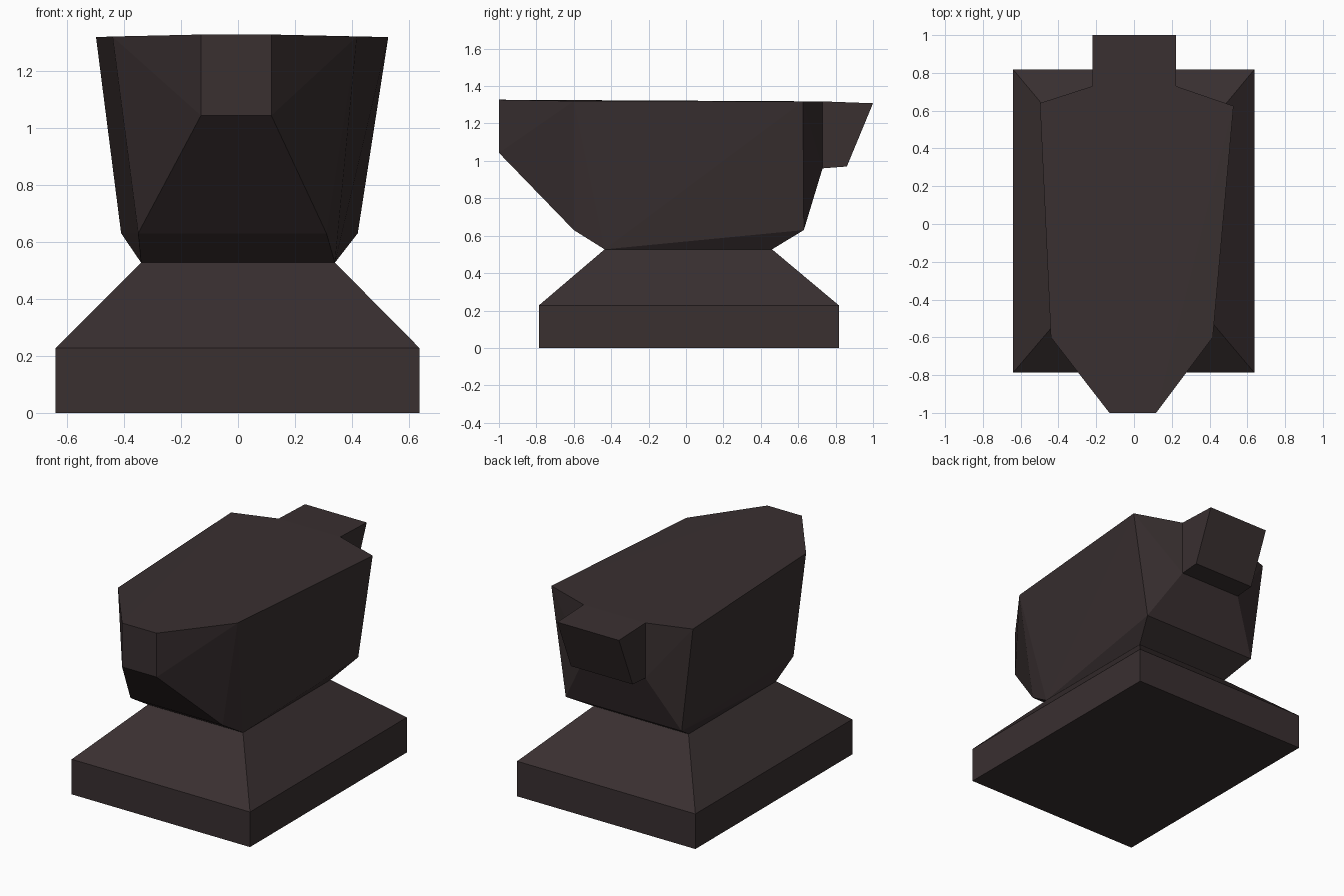
import bpy, bmesh

if "Cube" in bpy.data.objects:
    bpy.data.objects.remove(bpy.data.objects["Cube"])

iron = bpy.data.materials.new("dark_iron")
iron.diffuse_color = (0.041, 0.029, 0.030, 1)
iron.use_nodes = True
iron.node_tree.nodes["Principled BSDF"].inputs["Base Color"].default_value = iron.diffuse_color


def hull_part(name, points, seam):
    """Faceted convex block; faces lying on the hidden seam are removed."""
    bm = bmesh.new()
    for p in points:
        bm.verts.new(p)
    bmesh.ops.convex_hull(bm, input=bm.verts[:])
    hidden = [f for f in bm.faces if all(seam(v.co) for v in f.verts)]
    bmesh.ops.delete(bm, geom=hidden, context='FACES')
    bmesh.ops.dissolve_limit(bm, angle_limit=0.02, verts=bm.verts[:], edges=bm.edges[:])
    me = bpy.data.meshes.new(name)
    bm.to_mesh(me)
    bm.free()
    me.materials.append(iron)
    ob = bpy.data.objects.new(name, me)
    bpy.context.collection.objects.link(ob)
    return ob


def rect(x0, x1, y0, y1, z):
    return [(x, y, z) for x in (x0, x1) for y in (y0, y1)]


WAIST_Z, HEEL_Y = 0.527, 0.73
waist = rect(-0.34, 0.34, -0.435, 0.46, WAIST_Z)


def at_waist(co):
    return abs(co.z - WAIST_Z) < 1e-4


def at_heel(co):
    return abs(co.y - HEEL_Y) < 1e-4


# Foot: square plinth sloping in to the waist
hull_part("foot",
          rect(-0.64, 0.637, -0.787, 0.818, 0) + rect(-0.64, 0.637, -0.787, 0.818, 0.227) + waist,
          at_waist)

# Body: flares from the waist up to the working face, with a blunt horn in front
body = waist + [
    (-0.35, -0.6, 0.63), (0.31, -0.6, 0.63), (-0.41, 0.63, 0.63), (0.42, 0.63, 0.63),   # lower rim
    (-0.44, -0.6, 1.32), (0.417, -0.6, 1.32), (-0.498, 0.64, 1.318), (0.527, 0.625, 1.318)]  # upper rim
body += [(x, -1, z) for x in (-0.13, 0.117) for z in (1.043, 1.327)]       # horn tip
body += [(x, HEEL_Y, z) for x in (-0.22, 0.222) for z in (0.96, 1.318)]    # heel root
hull_part("body", body, lambda co: at_waist(co) or at_heel(co))

# Heel: block projecting at the back
hull_part("heel",
          [(x, y, z) for x in (-0.22, 0.222)
           for y, z in ((HEEL_Y, 0.96), (0.86, 0.97), (1.0, 1.308), (HEEL_Y, 1.318))],
          at_heel)
